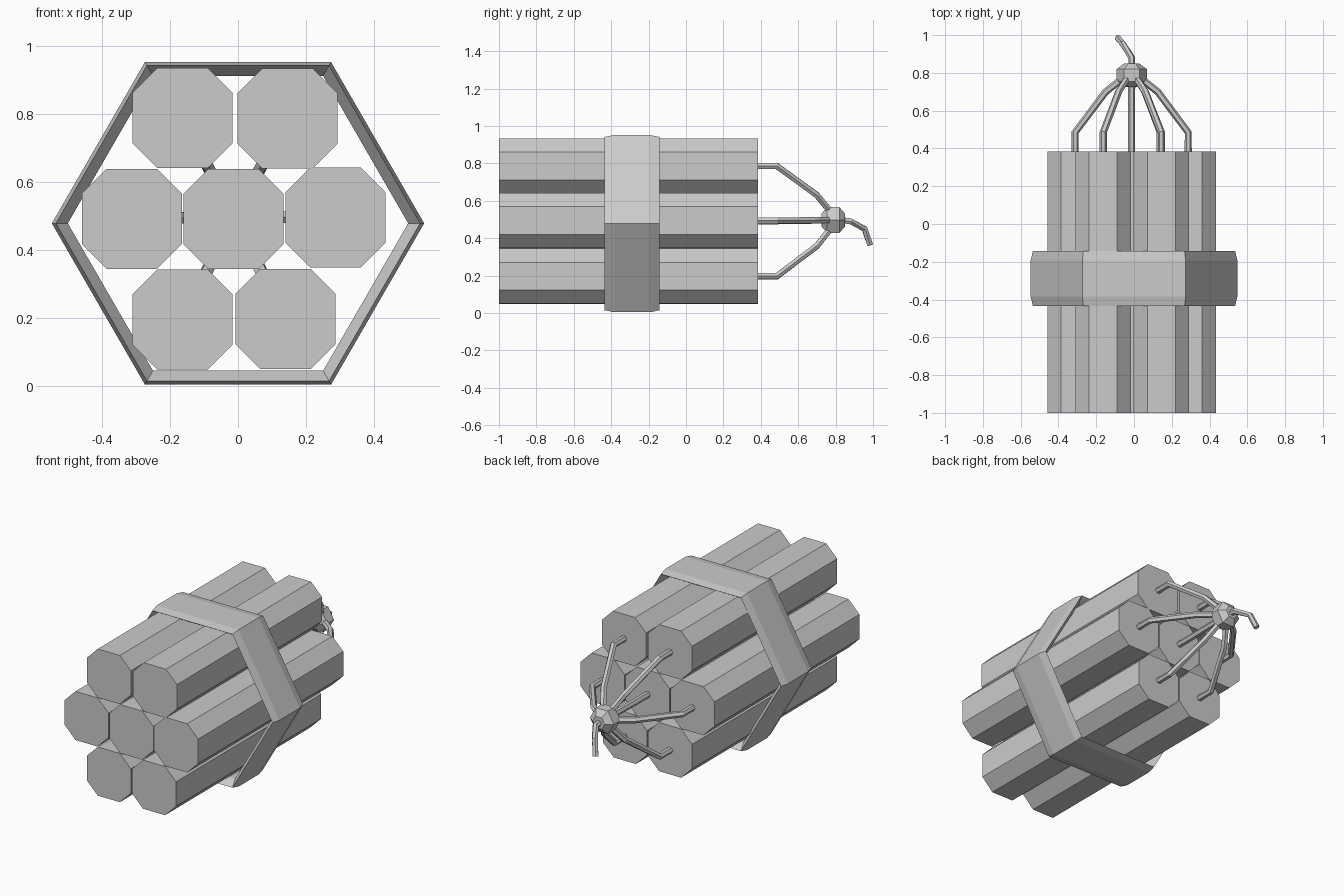
import bpy, bmesh, math
from mathutils import Vector

if "Cube" in bpy.data.objects:
    bpy.data.objects.remove(bpy.data.objects["Cube"])

def loft(name, rings, caps=True, loop=False):
    """Skin a list of equal-length rings of points."""
    bm = bmesh.new()
    vr = [[bm.verts.new(p) for p in r] for r in rings]
    n = len(rings[0])
    pairs = list(zip(vr, vr[1:])) + ([(vr[-1], vr[0])] if loop else [])
    for a, b in pairs:
        for i in range(n):
            j = (i + 1) % n
            bm.faces.new((a[i], a[j], b[j], b[i]))
    if caps and not loop:
        bm.faces.new(vr[0])
        bm.faces.new(vr[-1])
    bmesh.ops.recalc_face_normals(bm, faces=bm.faces[:])
    me = bpy.data.meshes.new(name)
    bm.to_mesh(me)
    bm.free()
    ob = bpy.data.objects.new(name, me)
    bpy.context.collection.objects.link(ob)
    return ob

def hexagon(cx, y, cz, r):
    return [(cx + r * math.cos(k * math.pi / 3), y, cz + r * math.sin(k * math.pi / 3))
            for k in range(6)]

def tube(name, path, r):
    """Six-sided tube swept along a bent path."""
    pts = [Vector(p) for p in path]
    rings = []
    for i, p in enumerate(pts):
        d0 = (p - pts[i - 1]).normalized() if i else Vector()
        d1 = (pts[i + 1] - p).normalized() if i < len(pts) - 1 else Vector()
        t = (d0 + d1).normalized()
        x = Vector((1, 0, 0))
        u = (x - t * x.dot(t)).normalized()
        v = t.cross(u)
        rings.append([p + r * (u * math.cos(k * math.pi / 3) + v * math.sin(k * math.pi / 3))
                      for k in range(6)])
    return loft(name, rings)

# Seven chamfered-square (eight-sided) sticks, each with a bent cord to the knot
H, C = 0.147, 0.074
octagon = [(H, -C), (H, C), (C, H), (-C, H), (-H, C), (-H, -C), (-C, -H), (C, -H)]
centres = [(-0.163, 0.787), (0.145, 0.786), (-0.312, 0.491), (-0.013, 0.491),
           (0.287, 0.495), (-0.163, 0.195), (0.139, 0.197)]
KX, KZ = -0.012, 0.497
for i, (cx, cz) in enumerate(centres):
    loft(f"stick_{i + 1}", [[(cx + a, y, cz + b) for a, b in octagon] for y in (-1.0, 0.385)])
    sx, sz = cx - KX, cz - KZ
    tube(f"cord_{i + 1}", [(cx, 0.37, cz), (cx, 0.485, cz),
                           (KX + 0.46 * sx, 0.70, KZ + 0.46 * sz),
                           (KX + 0.1 * sx, 0.785, KZ + 0.1 * sz)], 0.019)

# Hexagonal strap: closed cross-section of (y, circumradius)
strap = [(-0.435, 0.535), (-0.385, 0.547), (-0.192, 0.547),
         (-0.142, 0.535), (-0.192, 0.500), (-0.385, 0.500)]
loft("strap", [hexagon(0, y, 0.478, r) for y, r in strap], loop=True)

# Knot gathering the cords
knot = [(0.725, 0.04), (0.755, 0.08), (0.82, 0.08), (0.85, 0.04)]
loft("knot", [hexagon(KX, y, KZ, r) for y, r in knot])

# Loose tail of the cord
tube("cord_tail", [(KX, 0.83, 0.497), (KX, 0.88, 0.49),
                   (-0.06, 0.955, 0.45), (-0.085, 0.984, 0.365)], 0.018)
